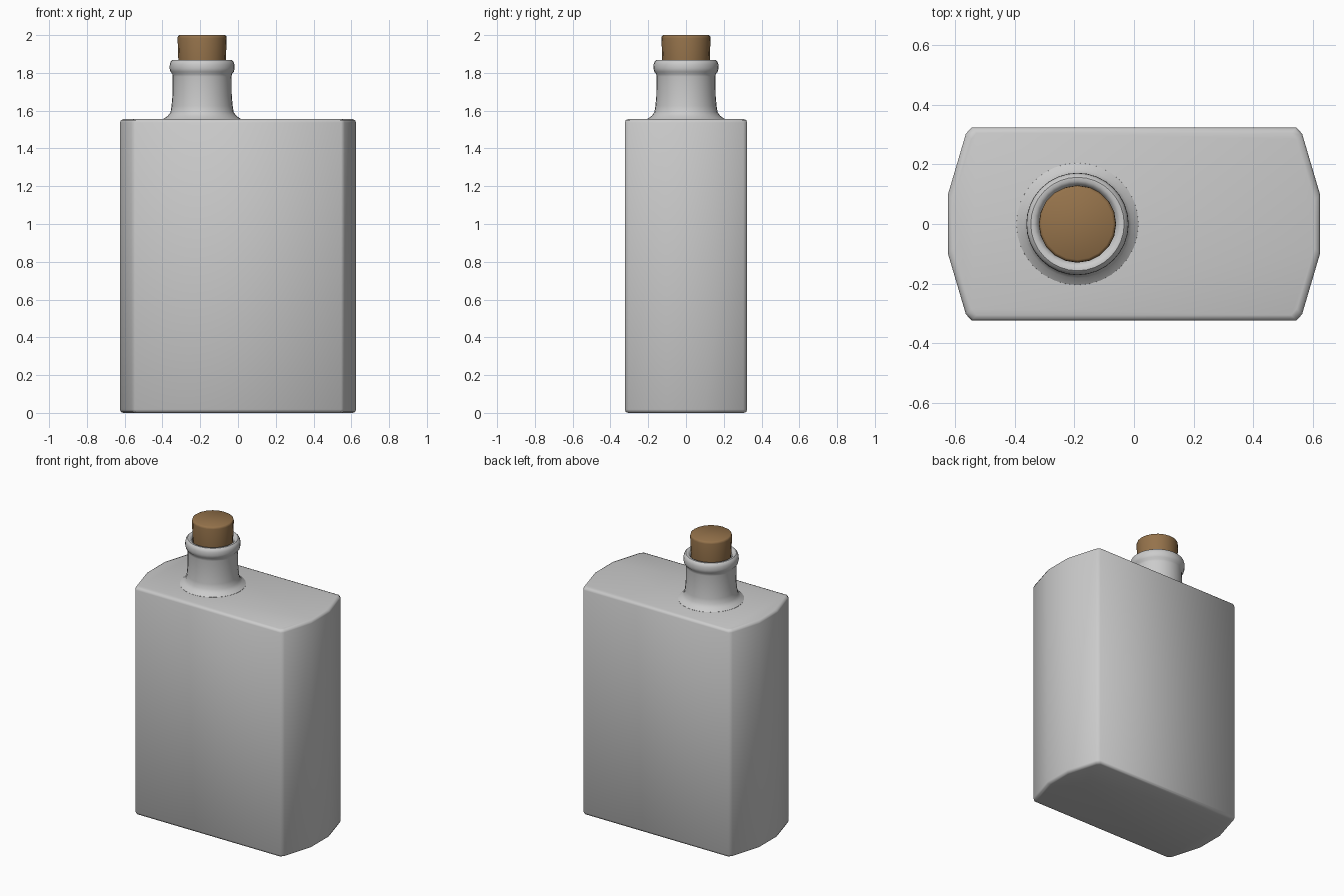
import bpy, math

if "Cube" in bpy.data.objects:
    bpy.data.objects.remove(bpy.data.objects["Cube"])

NECK_X = -0.19


def make_object(name, verts, faces, angle):
    mesh = bpy.data.meshes.new(name)
    mesh.from_pydata(verts, [], faces)
    obj = bpy.data.objects.new(name, mesh)
    bpy.context.collection.objects.link(obj)
    bpy.ops.object.select_all(action='DESELECT')
    obj.select_set(True)
    bpy.context.view_layer.objects.active = obj
    bpy.ops.object.shade_smooth_by_angle(angle=math.radians(angle))
    return obj


def loft(name, rings, angle):
    """Skin a stack of equal-sized rings, bottom to top, and cap both ends."""
    n = len(rings[0])
    verts = [v for ring in rings for v in ring]
    faces = [(r * n + i, r * n + (i + 1) % n, (r + 1) * n + (i + 1) % n, (r + 1) * n + i)
             for r in range(len(rings) - 1) for i in range(n)]
    faces.append(tuple(reversed(range(n))))
    faces.append(tuple(range(len(verts) - n, len(verts))))
    return make_object(name, verts, faces, angle)


def lathe(name, profile, sides, angle):
    steps = [2 * math.pi * i / sides for i in range(sides)]
    rings = [[(NECK_X + r * math.cos(a), r * math.sin(a), z) for a in steps] for r, z in profile]
    return loft(name, rings, angle)


# Flask body: mirrored faceted outline with narrow chamfers top and bottom
corner = [(0.625, 0.10), (0.565, 0.303), (0.546, 0.324)]
half = corner + [(-x, y) for x, y in reversed(corner)]
outline = half + [(-x, -y) for x, y in half]
levels = [(0.018, 0.0), (0.005, 0.005), (0.0, 0.018),
          (0.0, 1.537), (0.005, 1.55), (0.018, 1.555)]
rings = [[(x - math.copysign(d, x), y - math.copysign(d, y), z) for x, y in outline]
         for d, z in levels]
loft("bottle_body", rings, 50)

# Neck: flared foot, straight tube, rounded lip and a mouth around the cork
lathe("bottle_neck", [
    (0.206, 1.548), (0.205, 1.556), (0.182, 1.572), (0.167, 1.592), (0.162, 1.625),
    (0.157, 1.68), (0.156, 1.78), (0.158, 1.795), (0.168, 1.806), (0.172, 1.824),
    (0.171, 1.845), (0.166, 1.860), (0.157, 1.868), (0.145, 1.868), (0.135, 1.860),
    (0.127, 1.845), (0.125, 1.80)], 32, 40)

# Cork stopper
cork = lathe("cork", [(0.120, 1.75), (0.126, 1.87), (0.130, 1.985), (0.128, 1.995), (0.120, 2.0)], 20, 50)
mat = bpy.data.materials.new("cork_brown")
mat.diffuse_color = (0.30, 0.17, 0.07, 1)
mat.use_nodes = True
mat.node_tree.nodes["Principled BSDF"].inputs["Base Color"].default_value = mat.diffuse_color
cork.data.materials.append(mat)
